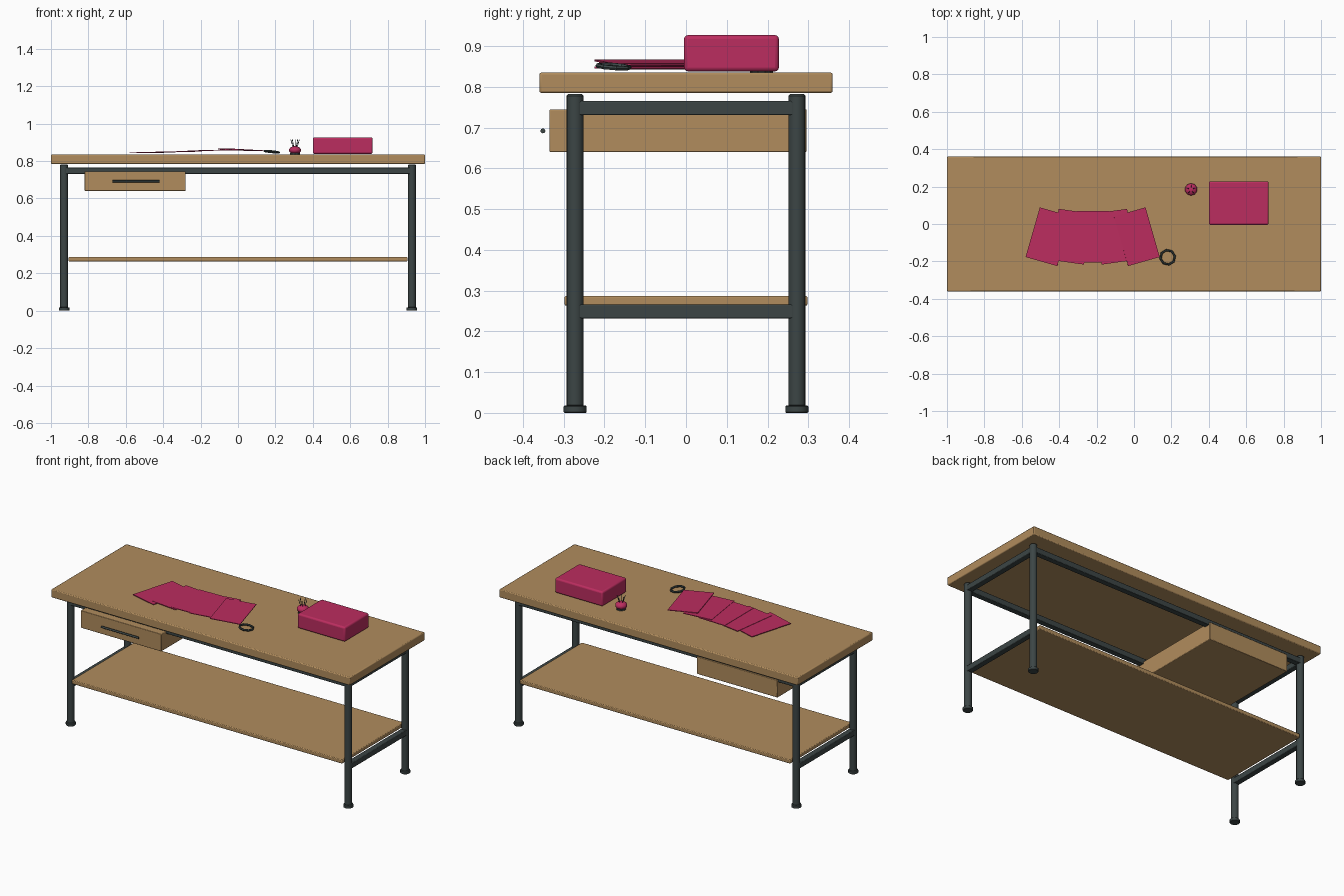
import bpy
from math import radians, sin, cos, pi
from mathutils import Vector

cube = bpy.data.objects.get("Cube")
if cube:
    bpy.data.objects.remove(cube, do_unlink=True)


def material(name, rgb):
    m = bpy.data.materials.new(name)
    m.use_nodes = True
    m.diffuse_color = (*rgb, 1)
    m.node_tree.nodes["Principled BSDF"].inputs["Base Color"].default_value = (*rgb, 1)
    return m


WOOD = material("oak wood", (0.44, 0.265, 0.11))
METAL = material("dark metal", (0.045, 0.06, 0.06))
FABRIC = material("raspberry fabric", (0.5, 0.026, 0.115))


def finish(name, mat, bevel=0, segments=2, smooth=True):
    ob = bpy.context.object
    ob.name = name
    ob.data.materials.append(mat)
    if bevel:
        mod = ob.modifiers.new("soft edges", "BEVEL")
        mod.width, mod.segments = bevel, segments
    if smooth:
        bpy.ops.object.shade_smooth_by_angle(angle=radians(35))
    return ob


def box(name, mat, lo, hi, bevel=0, segments=2):
    lo, hi = Vector(lo), Vector(hi)
    bpy.ops.mesh.primitive_cube_add(size=1, location=(lo + hi) / 2)
    bpy.context.object.scale = hi - lo
    bpy.ops.object.transform_apply(location=False, rotation=False)
    return finish(name, mat, bevel, segments)


def rod(name, mat, a, b, radius, sides=16, bevel=0):
    a, b = Vector(a), Vector(b)
    bpy.ops.mesh.primitive_cylinder_add(vertices=sides, radius=radius,
                                        depth=(b - a).length, location=(a + b) / 2)
    bpy.context.object.rotation_euler = (b - a).to_track_quat("Z", "Y").to_euler()
    return finish(name, mat, bevel, 1)


# Worktop and lower shelf
box("tabletop", WOOD, (-1, -0.36, 0.785), (1, 0.36, 0.835), 0.005)
box("shelf", WOOD, (-0.906, -0.298, 0.263), (0.906, 0.298, 0.287), 0.004)

# Legs, feet and frame rails
LEG_X, LEG_Y, R = 0.93, 0.272, 0.017
for sx, side in ((-1, "right"), (1, "left")):
    x = sx * LEG_X
    for sy, end in ((-1, "front"), (1, "back")):
        y = sy * LEG_Y
        rod(f"{end}_{side}_leg", METAL, (x, y, 0.015), (x, y, 0.782), 0.021, 16, 0.004)
        rod(f"{end}_{side}_foot", METAL, (x, y, 0), (x, y, 0.018), 0.028, 12, 0.002)
    for level, z in (("upper", 0.748), ("lower", 0.249)):
        box(f"{level}_{side}_rail", METAL, (x - R, -LEG_Y, z - R), (x + R, LEG_Y, z + R), 0.003)
for sy, end in ((-1, "front"), (1, "back")):
    y = sy * LEG_Y
    box(f"{end}_rail", METAL, (-LEG_X, y - R, 0.731), (LEG_X, y + R, 0.765), 0.003)

# Drawer and pull bar
box("drawer", WOOD, (-0.82, -0.335, 0.64), (-0.28, 0.296, 0.745), 0.003)
rod("drawer_handle", METAL, (-0.67, -0.351, 0.692), (-0.42, -0.351, 0.692), 0.006, 12)

# Storage box
box("fabric_box", FABRIC, (0.4, -0.005, 0.838), (0.72, 0.228, 0.927), 0.01, 3)

# Fanned fabric swatches, each lying on the previous one
swatches = ((-0.457, -16, 0.846), (-0.335, -8, 0.85), (-0.22, 0, 0.854),
            (-0.105, 8, 0.858), (0.015, 16, 0.86))
for i, (x, turn, z) in enumerate(swatches):
    ob = box(f"swatch_{i + 1}", FABRIC, (-0.088, -0.138, -0.002), (0.088, 0.138, 0.002))
    ob.location = (x, -0.068, z)
    ob.rotation_euler = (0, radians(3 if i == 4 else -1), radians(turn))

# Pin cushion with pins
bpy.ops.mesh.primitive_uv_sphere_add(segments=10, ring_count=7, radius=0.034,
                                     location=(0.305, 0.185, 0.858))
bpy.context.object.scale.z = 0.65
finish("pin_cushion", FABRIC)
rod("cushion_base", METAL, (0.305, 0.185, 0.835), (0.305, 0.185, 0.842), 0.028, 10)
for i in range(5):
    a = 2 * pi * i / 5 + 0.3
    d = Vector((cos(a), sin(a), 0))
    foot = Vector((0.305, 0.185, 0.87)) + d * 0.01
    rod(f"pin_{i + 1}", METAL, foot, foot + d * 0.014 + Vector((0, 0, 0.045)), 0.002, 6)

# Loose metal ring resting on the worktop
bpy.ops.mesh.primitive_torus_add(major_segments=8, minor_segments=6, major_radius=0.039,
                                 minor_radius=0.006, location=(0.18, -0.178, 0.85),
                                 rotation=(radians(-3), radians(6), radians(10)))
finish("metal_ring", METAL, smooth=False)
